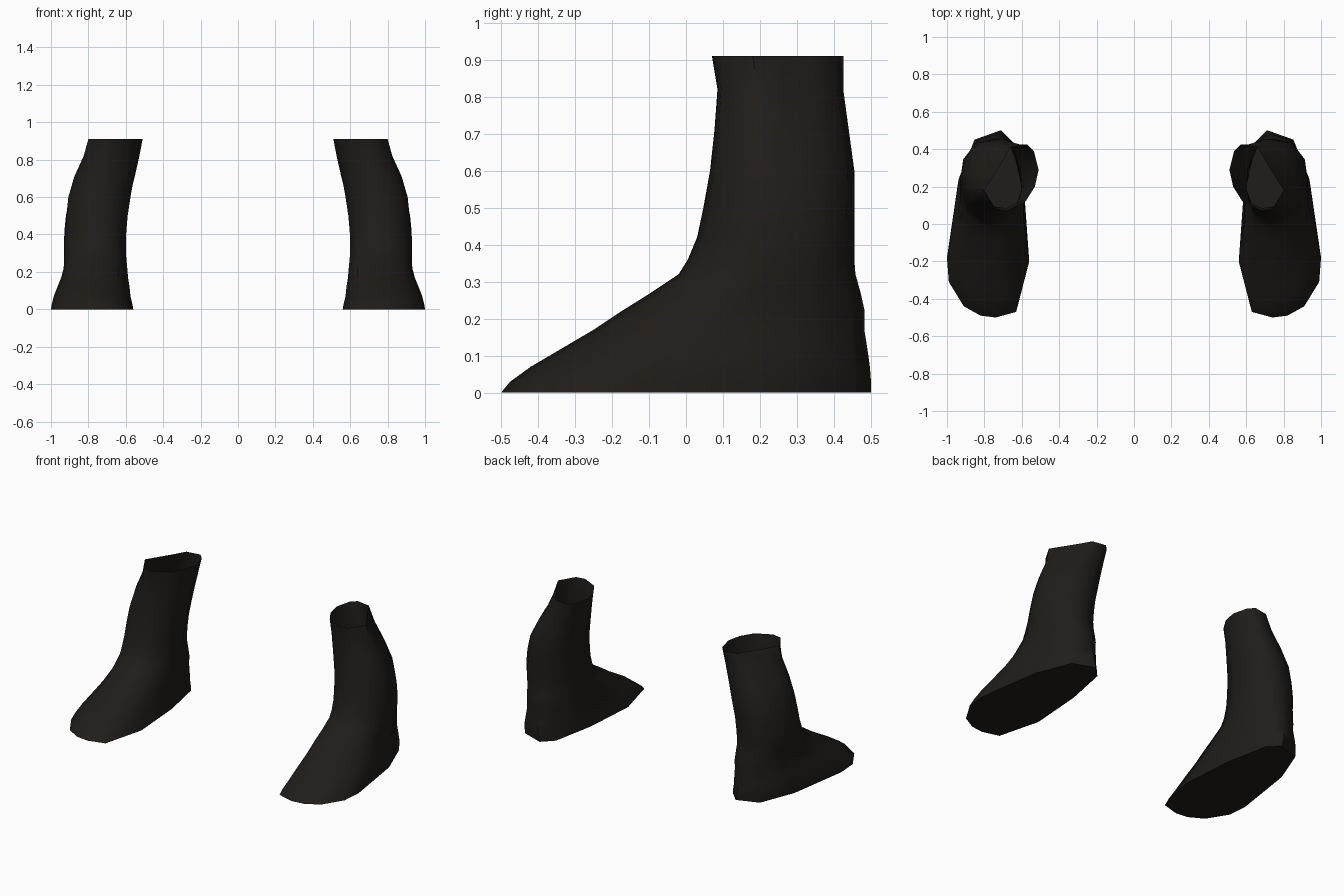
import bpy, bmesh

if "Cube" in bpy.data.objects:
    bpy.data.objects.remove(bpy.data.objects["Cube"])

# Outlines of one boot, counter-clockwise from the toe
SOLE = [(.74, -.50), (.82, -.49), (.91, -.44), (.99, -.31), (1.0, -.18), (.94, .22),
        (.85, .45), (.71, .50), (.64, .43), (.585, .15), (.56, -.20), (.63, -.47)]
ANKLE = [(.40, 0), (.65, .03), (.88, .15), (.98, .35), (1, .5), (.95, .75),
         (.75, .95), (.45, 1), (.2, .93), (.03, .65), (0, .4), (.13, .1)]
RIM = [(.68, .07), (.74, .08), (.77, .13), (.80, .18), (.75, .26), (.70, .34),
       (.66, .41), (.57, .425), (.535, .39), (.51, .29), (.53, .20), (.58, .12)]

# Height, inner x, outer x, front y, back y
LEVELS = [(0, .56, 1.0, -.50, .50), (.03, .565, .995, -.475, .50), (.07, .575, .985, -.42, .497),
          (.12, .58, .965, -.335, .49), (.17, .588, .945, -.25, .482), (.22, .592, .932, -.175, .483),
          (.27, .597, .93, -.095, .472), (.32, .60, .93, -.02, .458), (.36, .60, .93, .005, .455),
          (.42, .597, .928, .03, .455), (.50, .59, .92, .047, .455), (.60, .575, .907, .065, .455),
          (.71, .552, .875, .077, .44), (.82, .527, .825, .085, .425), (.91, .51, .80, .07, .425)]


def normalise(pts):
    xs, ys = zip(*pts)
    return [((x - min(xs)) / (max(xs) - min(xs)), (y - min(ys)) / (max(ys) - min(ys))) for x, y in pts]


def mix(a, b, t):
    return [(p[0] + (q[0] - p[0]) * t, p[1] + (q[1] - p[1]) * t) for p, q in zip(a, b)]


leather = bpy.data.materials.new("dark_leather")
leather.diffuse_color = (.014, .012, .010, 1)
leather.use_nodes = True
leather.node_tree.nodes["Principled BSDF"].inputs["Base Color"].default_value = leather.diffuse_color


def boot(name, side):
    bm = bmesh.new()
    rings = []
    for z, x0, x1, y0, y1 in LEVELS:
        if z < .36:
            shape = mix(SOLE_N, ANKLE, z / .36)
        else:
            shape = mix(ANKLE, RIM_N, ((z - .36) / .55) ** 2)
        rings.append([bm.verts.new((side * (x0 + u * (x1 - x0)), y0 + v * (y1 - y0), z))
                      for u, v in normalise(shape)])
    # Walls, open at the top, closed by the sole
    for a, b in zip(rings, rings[1:]):
        for i in range(len(a)):
            j = (i + 1) % len(a)
            bm.faces.new((a[i], a[j], b[j], b[i]))
    bm.faces.new(rings[0][::-1])
    bmesh.ops.recalc_face_normals(bm, faces=bm.faces)
    me = bpy.data.meshes.new(name)
    bm.to_mesh(me)
    bm.free()
    me.materials.append(leather)
    ob = bpy.data.objects.new(name, me)
    bpy.context.collection.objects.link(ob)
    bpy.ops.object.select_all(action='DESELECT')
    ob.select_set(True)
    bpy.context.view_layer.objects.active = ob
    bpy.ops.object.shade_smooth_by_angle(angle=1.0)


SOLE_N, RIM_N = normalise(SOLE), normalise(RIM)
boot("left_boot", 1)
boot("right_boot", -1)
